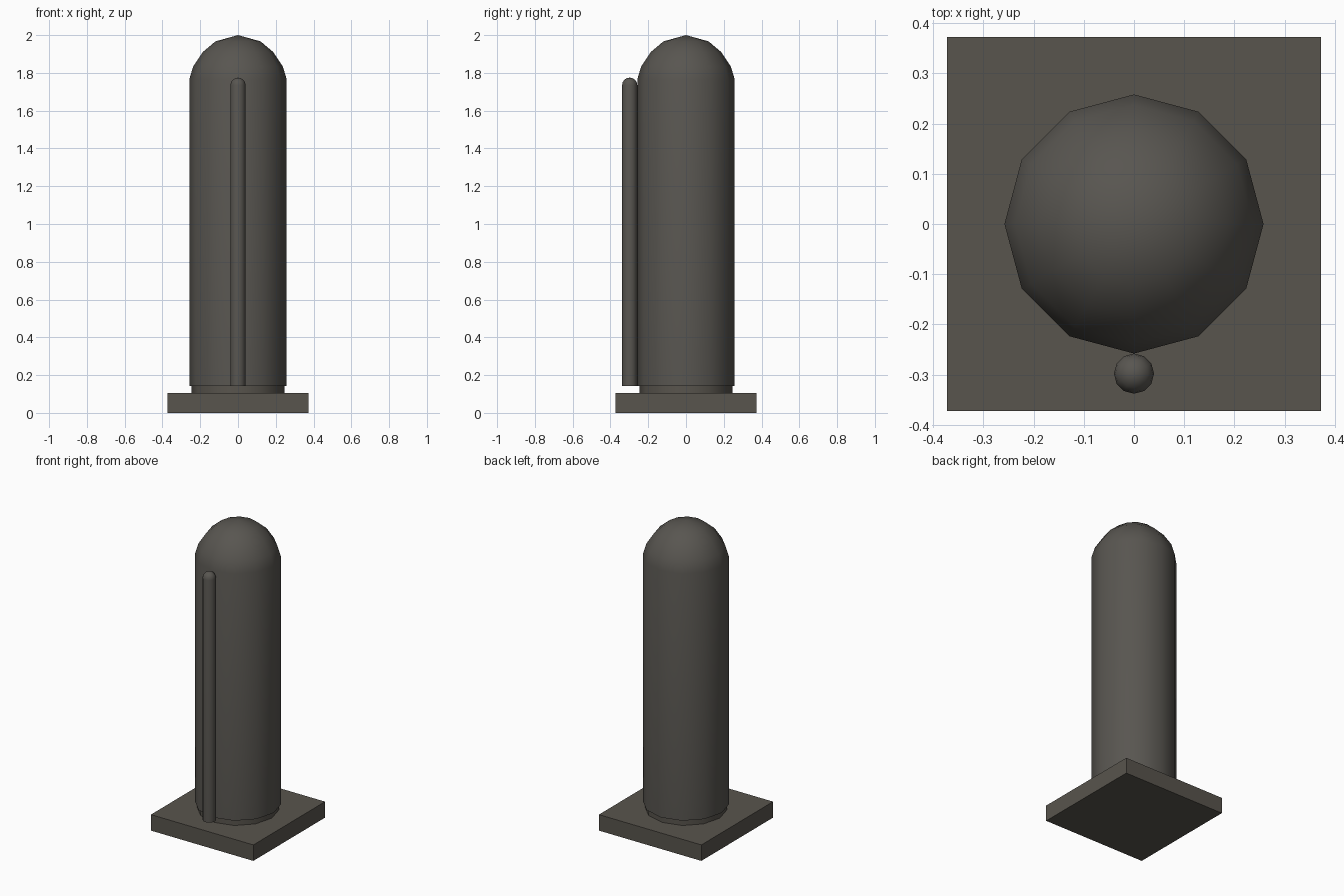
import bpy, bmesh, math

if "Cube" in bpy.data.objects:
    bpy.data.objects.remove(bpy.data.objects["Cube"])


def material(name, rgb):
    m = bpy.data.materials.new(name)
    m.diffuse_color = (*rgb, 1)
    m.use_nodes = True
    m.node_tree.nodes["Principled BSDF"].inputs["Base Color"].default_value = m.diffuse_color
    return m


def finish(name, bm, mat, smooth_angle=None):
    bmesh.ops.recalc_face_normals(bm, faces=bm.faces)
    me = bpy.data.meshes.new(name)
    bm.to_mesh(me)
    bm.free()
    me.materials.append(mat)
    ob = bpy.data.objects.new(name, me)
    bpy.context.collection.objects.link(ob)
    if smooth_angle:
        bpy.ops.object.select_all(action='DESELECT')
        ob.select_set(True)
        bpy.context.view_layer.objects.active = ob
        bpy.ops.object.shade_smooth_by_angle(angle=math.radians(smooth_angle))
    return ob


def lathe(name, profile, sides, mat, y=0.0):
    """Revolve (radius, z) points around a vertical axis; radius 0 closes to a tip."""
    bm = bmesh.new()
    rings = []
    for r, z in profile:
        count = sides if r > 0 else 1
        rings.append([bm.verts.new((r * math.cos(math.tau * i / sides),
                                    y + r * math.sin(math.tau * i / sides), z))
                      for i in range(count)])
    for a, b in zip(rings, rings[1:]):
        for i in range(sides):
            j = (i + 1) % sides
            if len(b) == 1:
                bm.faces.new((a[i], a[j], b[0]))
            else:
                bm.faces.new((a[i], a[j], b[j], b[i]))
    bm.faces.new(rings[0][::-1])
    if len(rings[-1]) > 1:
        bm.faces.new(rings[-1])
    return finish(name, bm, mat, 40)


stone = material("dark warm grey", (0.098, 0.089, 0.074))
metal = material("dark grey", (0.098, 0.092, 0.081))

# square base plate
bm = bmesh.new()
bmesh.ops.create_cube(bm, size=1)
for v in bm.verts:
    v.co.x *= 0.745
    v.co.y *= 0.745
    v.co.z = 0.105 * (v.co.z + 0.5)
finish("base_plate", bm, stone)

# recessed collar between plate and post
lathe("collar", [(0.246, 0.10), (0.246, 0.145)], 12, stone)

# domed post
lathe("post", [(0.258, 0.142), (0.258, 1.765), (0.237, 1.835), (0.187, 1.91),
               (0.119, 1.967), (0, 2.0)], 12, metal)

# thin round-ended rod on the front
dome = [(0.04 * math.cos(math.radians(a)), 1.735 + 0.04 * math.sin(math.radians(a)))
        for a in (0, 22.5, 45, 67.5)]
lathe("front_rod", [(0.04, 0.142)] + dome + [(0, 1.775)], 12, metal, y=-0.298)
